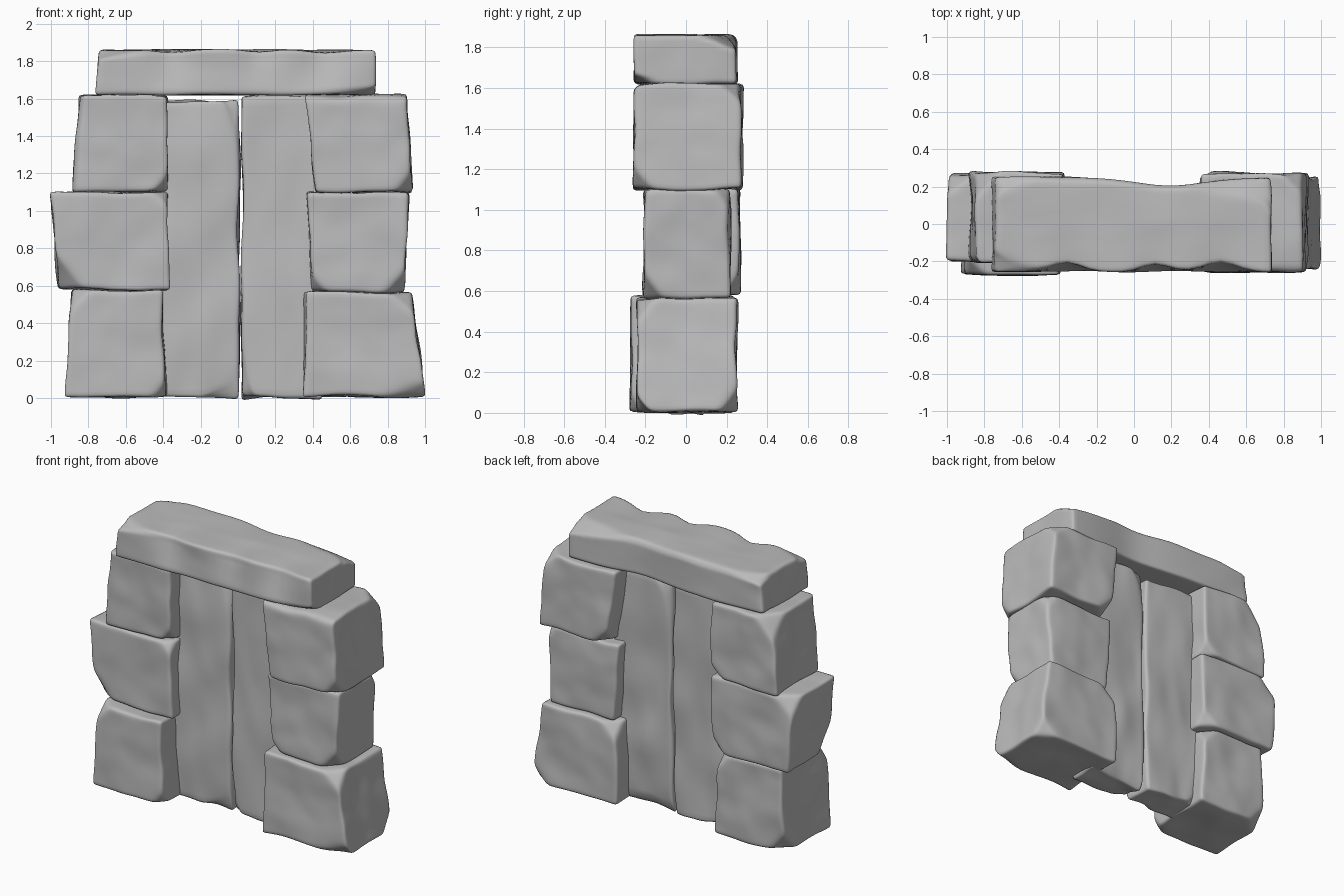
import bpy, bmesh, math
from mathutils import Vector, noise

if "Cube" in bpy.data.objects:
    bpy.data.objects.remove(bpy.data.objects["Cube"])

stone = bpy.data.materials.new("grey_stone")
stone.diffuse_color = (0.5, 0.5, 0.5, 1)
stone.use_nodes = True
stone.node_tree.nodes["Principled BSDF"].inputs["Base Color"].default_value = stone.diffuse_color
N = 14      # grid cells per side
R = 0.03    # distance of the first grid ring from an edge, sets the roundness


def spaced(u, size):
    """Move grid rings so that the outer ring sits R from the edge."""
    i = round((u + 1) * N / 2)
    if i in (0, N):
        return u
    e = 1 - 2 * R / size
    return -e + 2 * e * (i - 1) / (N - 2)


def make_stone(name, corners, y0, y1, chips=(), rough=0.016):
    """Rough block: corners are (x, z) bottom-left, bottom-right, top-right, top-left."""
    bl, br, tr, tl = [Vector(c) for c in corners]
    size = ((br - bl).length, y1 - y0, (tl - bl).length)
    bm = bmesh.new()
    bmesh.ops.create_cube(bm, size=2)
    bmesh.ops.subdivide_edges(bm, edges=bm.edges[:], cuts=N - 1, use_grid_fill=True)
    for v in bm.verts:
        u = Vector([spaced(c, s) for c, s in zip(v.co, size)])
        # knock off corners and edges by flattening onto planes
        for nx, ny, nz, limit in chips:
            n = Vector((nx, ny, nz)).normalized()
            d = u.dot(n) - limit
            if d > 0:
                u -= n * d
        a, b, c = [(k + 1) / 2 for k in u]
        p = bl.lerp(br, a).lerp(tl.lerp(tr, a), c)
        co = Vector((p.x, y0 + (y1 - y0) * b, p.y))
        # lumpy surface
        seed = Vector((len(name), 2, 5))
        v.co = co + noise.noise_vector(co * 3.5 + seed) * rough \
            + noise.noise_vector(co * 8 + seed) * rough * 0.4
    bmesh.ops.recalc_face_normals(bm, faces=bm.faces[:])
    me = bpy.data.meshes.new(name)
    bm.to_mesh(me)
    bm.free()
    me.materials.append(stone)
    me.shade_smooth()
    ob = bpy.data.objects.new(name, me)
    bpy.context.collection.objects.link(ob)
    soften = ob.modifiers.new("soften", 'SUBSURF')
    soften.levels = soften.render_levels = 1
    return ob


# left pillar
make_stone("left_bottom_stone", [(-.92, .01), (-.38, .01), (-.41, .575), (-.89, .575)], -.272, .24,
           [(-1, -1, 1, 1.5), (1, -1, -1, 1.55), (-1, 1, -1, 1.45), (1, 1, 1, 1.5)])
make_stone("left_middle_stone", [(-.96, .58), (-.37, .58), (-.37, 1.1), (-1, 1.1)], -.2, .265,
           [(-1, -1, -.6, 1.4), (1, -1, 1, 1.55), (-1, 1, 1, 1.45), (1, 1, -1, 1.5)])
make_stone("left_top_stone", [(-.885, 1.1), (-.37, 1.1), (-.375, 1.62), (-.85, 1.62)], -.205, .275,
           [(1, -1, -1, 1.55), (-1, 1, 1, 1.4), (1, 1, -1, 1.5), (-1, -1, 0, 1.34)])

# right pillar
make_stone("right_bottom_stone", [(.355, .005), (1.005, .01), (.925, .56), (.36, .56)], -.24, .25,
           [(.3, -1, -1, 1.4), (1, 1, -1, 1.5), (1, -1, 1, 1.5), (-1, 1, 1, 1.5)])
make_stone("right_middle_stone", [(.4, .56), (.885, .56), (.915, 1.095), (.37, 1.095)], -.205, .215,
           [(1, -1, -1, 1.45), (-1, -1, -1, 1.55), (1, 1, 1, 1.55)])
make_stone("right_top_stone", [(.415, 1.1), (.935, 1.1), (.9, 1.62), (.36, 1.62)], -.255, .27,
           [(1, -1, -1, 1.5), (0, -1, 1, 1.36), (-1, 1, -1, 1.5), (1, 1, 1, 1.5)])

# tall slabs filling the doorway
make_stone("left_door_slab", [(-.45, .005), (0, .005), (.01, 1.59), (-.42, 1.59)], -.1, .135,
           [(1, -1, 1, 1.5), (.3, -1, -1, 1.42), (-1, 1, -1, 1.5)], .025)
make_stone("right_door_slab", [(.015, .005), (.45, .005), (.45, 1.6), (.03, 1.6)], -.095, .13,
           [(-1, -1, -1, 1.55), (0, 1, -1, 1.3), (-1, 1, 1, 1.5)], .025)

# lintel across the top, with worn edges and a waist at the back
lintel = make_stone("lintel", [(-.76, 1.62), (.735, 1.62), (.735, 1.862), (-.74, 1.862)], -.255, .255,
                    [(-1, -1, 1, 1.5), (1, 1, 1, 1.35), (1, -1, -1, 1.55), (-1, 1, 1, 1.5), (0, 1, 1, 1.34)],
                    .012)
for v in lintel.data.vertices:
    x, y, z = v.co
    if y > 0:
        v.co.y -= .05 * math.exp(-((x - .2) / .3) ** 2) * min(1, y / .2)
    # hollows bitten out of the upper front edge
    for cx, width, deep in ((-.36, .13, .07), (.11, .07, .06), (.46, .14, .07)):
        near = max(0, 1 - abs(x - cx) / width)
        if y < 0:
            h = max(0, min(1, (z - 1.65) / .2))
            v.co.y += deep * near * h * min(1, -y / .25)
            v.co.z -= .03 * near * h * min(1, -y / .25)
